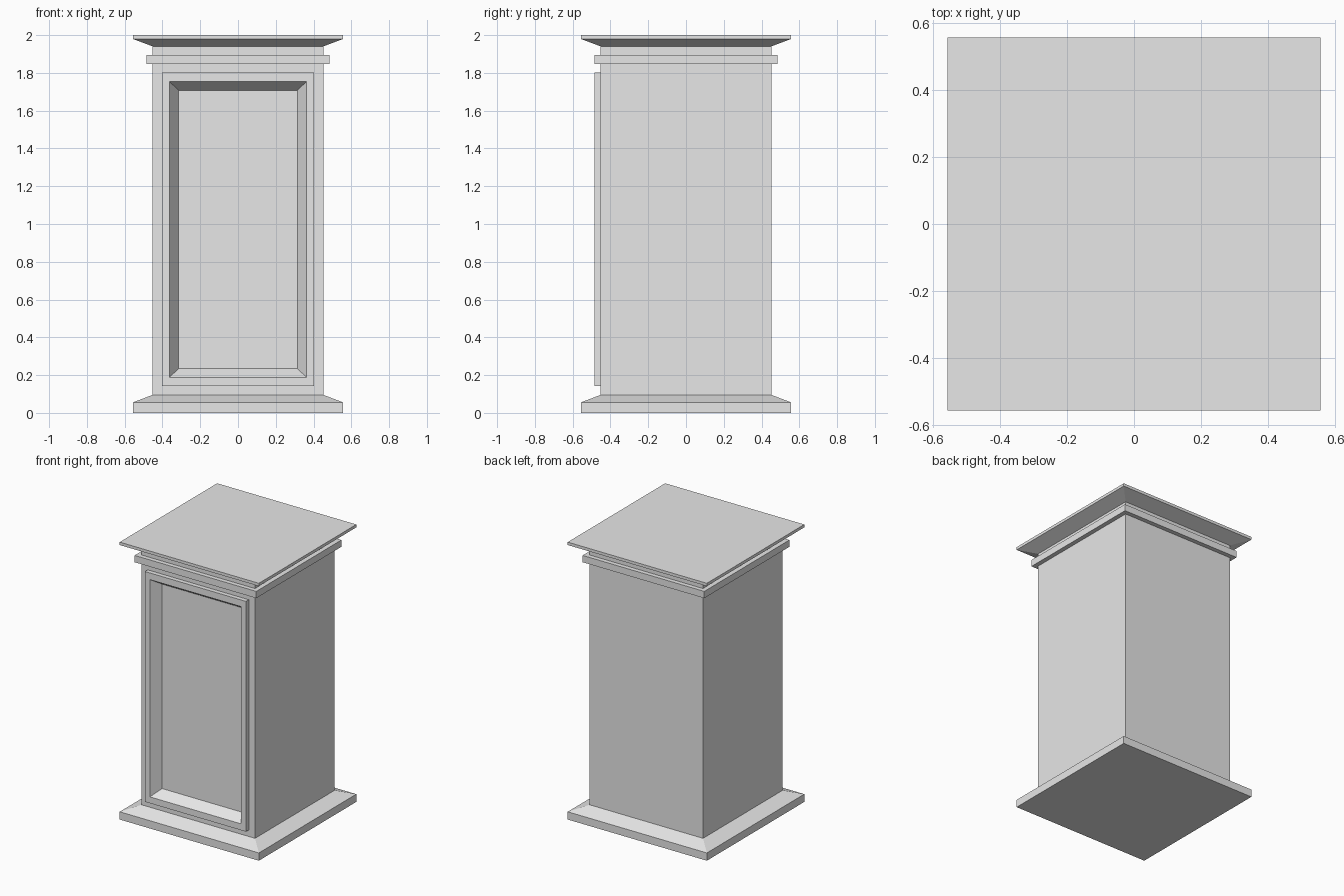
import bpy
import bmesh

cube = bpy.data.objects.get("Cube")
if cube:
    bpy.data.objects.remove(cube, do_unlink=True)

stone = bpy.data.materials.new("plain_grey")
stone.use_nodes = True
GREY = (0.8, 0.8, 0.8, 1)
stone.diffuse_color = GREY
stone.node_tree.nodes["Principled BSDF"].inputs["Base Color"].default_value = GREY


def level(half, z):
    """Horizontal square ring."""
    return [(-half, -half, z), (half, -half, z), (half, half, z), (-half, half, z)]


def upright(half, low, high, y):
    """Rectangular ring facing the front."""
    return [(-half, y, low), (half, y, low), (half, y, high), (-half, y, high)]


def loft(name, rings, cap_start=False, cap_end=False, open_front=False):
    """Join successive four-cornered rings with flat faces."""
    bm = bmesh.new()
    loops = [[bm.verts.new(p) for p in ring] for ring in rings]
    for a, b in zip(loops, loops[1:]):
        for i in range(1 if open_front else 0, 4):
            j = (i + 1) % 4
            bm.faces.new((a[i], a[j], b[j], b[i]))
    if cap_start:
        bm.faces.new(loops[0][::-1])
    if cap_end:
        bm.faces.new(loops[-1])
    mesh = bpy.data.meshes.new(name)
    bm.to_mesh(mesh)
    bm.free()
    mesh.materials.append(stone)
    obj = bpy.data.objects.new(name, mesh)
    bpy.context.collection.objects.link(obj)
    return obj


BODY, TRIM, EDGE = 0.453, 0.485, 0.555
FOOT, NECK = 0.095, 1.847

# Base with sloping shoulder
loft("base", [level(EDGE, 0), level(EDGE, 0.056), level(BODY, FOOT)], cap_start=True)

# Sides and back of the shaft
loft("shaft", [level(BODY, FOOT), level(BODY, NECK)], open_front=True)

# Front: surround, raised frame, sloping reveal and sunken panel
loft("framed_front_panel", [
    upright(BODY, FOOT, NECK, -BODY),
    upright(0.403, 0.142, 1.802, -BODY),
    upright(0.403, 0.142, 1.802, -TRIM),
    upright(0.363, 0.188, 1.754, -TRIM),
    upright(0.315, 0.234, 1.708, -0.415),
], cap_end=True)

# Square collar moulding
loft("collar", [level(BODY, NECK), level(TRIM, NECK), level(TRIM, 1.896), level(BODY, 1.896)])

# Neck and flared top slab
loft("top_slab", [level(BODY, 1.896), level(BODY, 1.941), level(EDGE, 1.979), level(EDGE, 2)],
     cap_end=True)
